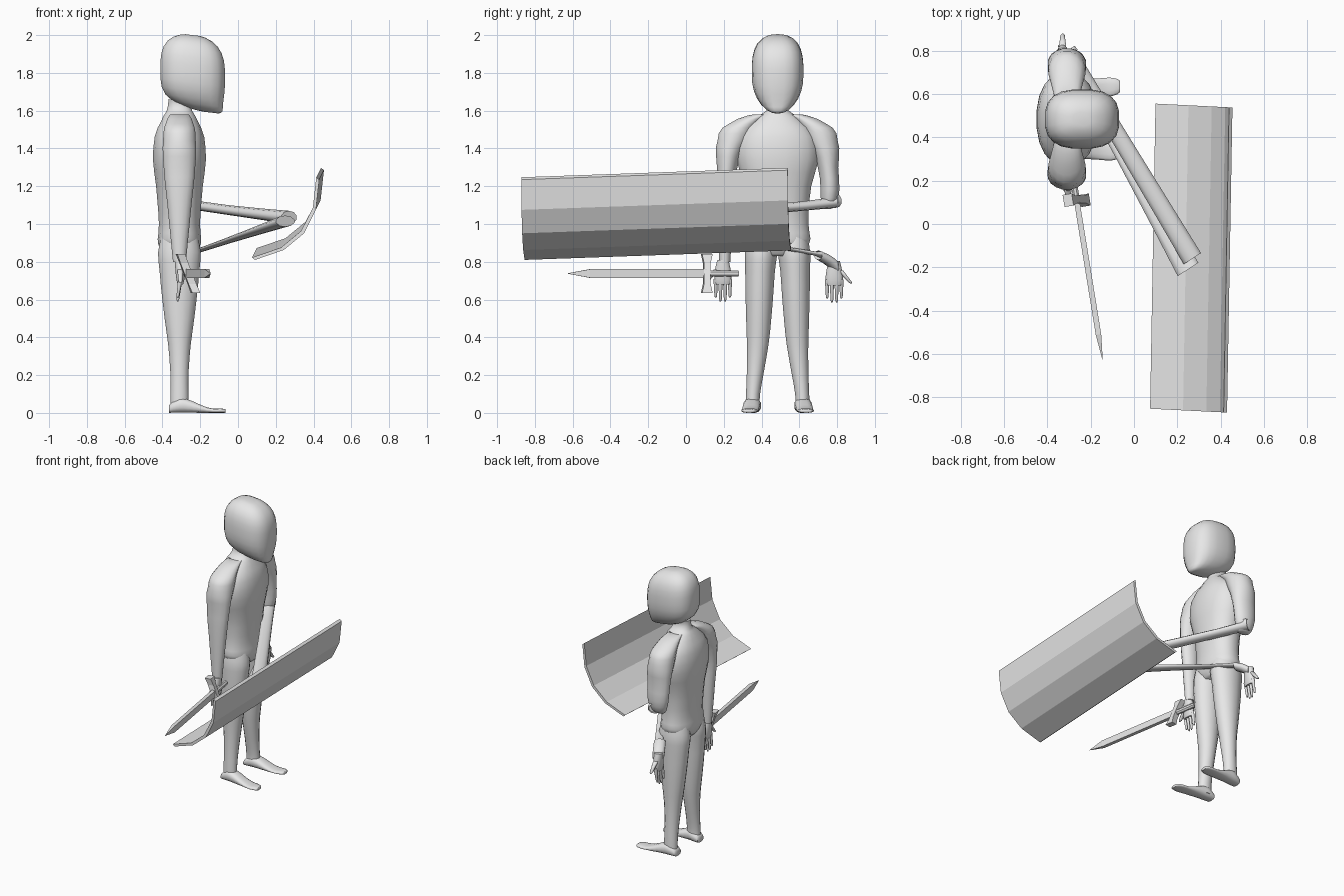
import bpy, bmesh, math
from mathutils import Vector

cube = bpy.data.objects.get("Cube")
if cube:
    bpy.data.objects.remove(cube, do_unlink=True)

grey = bpy.data.materials.new("plain light grey")
grey.use_nodes = True
grey.diffuse_color = (.8, .8, .8, 1)
grey.node_tree.nodes["Principled BSDF"].inputs["Base Color"].default_value = grey.diffuse_color

X, Y, Z = Vector((1, 0, 0)), Vector((0, 1, 0)), Vector((0, 0, 1))
MIDDLE = .485   # centre line of the figure in y
SPINE = -.31    # centre line of the figure in x
SIDES = {"right": -1, "left": 1}


def finish(name, bm, angle):
    """Turn the bmesh into a grey object, smooth below the given angle."""
    bmesh.ops.recalc_face_normals(bm, faces=bm.faces)
    mesh = bpy.data.meshes.new(name)
    bm.to_mesh(mesh)
    bm.free()
    mesh.materials.append(grey)
    ob = bpy.data.objects.new(name, mesh)
    bpy.context.collection.objects.link(ob)
    if angle:
        bpy.ops.object.select_all(action="DESELECT")
        bpy.context.view_layer.objects.active = ob
        ob.select_set(True)
        bpy.ops.object.shade_smooth_by_angle(angle=math.radians(angle))


def skin(bm, rings):
    """Join successive rings of vertices and close both ends."""
    for lower, upper in zip(rings, rings[1:]):
        for i in range(len(lower)):
            bm.faces.new((lower[i - 1], lower[i], upper[i], upper[i - 1]))
    bm.faces.new(rings[0])
    bm.faces.new(rings[-1])


def eased(keys, steps):
    """Smooth curve through the keys, each a Vector of any size."""
    for i in range(len(keys) - 1):
        a, b = keys[i], keys[i + 1]
        before = keys[i - 1] if i else a
        after = keys[i + 2] if i + 2 < len(keys) else b
        for k in range(steps):
            t = k / steps
            leave = a + (b - before) * t / 2
            arrive = b - (after - a) * (1 - t) / 2
            blend = t * t * (3 - 2 * t)
            yield leave.lerp(arrive, blend)
    yield keys[-1]


def loft(name, keys, u=X, v=Y, sides=16, power=1, steps=3, angle=70):
    """Skin through keys of (x, y, z, radius along u, radius along v)."""
    bm = bmesh.new()
    rings = []
    for key in eased([Vector(k) for k in keys], steps):
        ring = []
        for i in range(sides):
            turn = math.tau * (i + .5) / sides
            c, s = math.cos(turn), math.sin(turn)
            c = math.copysign(abs(c) ** power, c)
            s = math.copysign(abs(s) ** power, s)
            ring.append(bm.verts.new(Vector(key[:3]) + u * key[3] * c + v * key[4] * s))
        rings.append(ring)
    skin(bm, rings)
    finish(name, bm, angle)


def along(point, radius_u, radius_v):
    return (*point, radius_u, radius_v)


def digit(name, start, end, radius):
    """Finger or thumb, tapering to a rounded tip."""
    start, end = Vector(start), Vector(end)
    tip = radius * .6
    loft(name, [along(start, radius, radius), along(start.lerp(end, .9), tip, tip),
                along(end, tip / 2, tip / 2)], sides=8, steps=1)


def hand(side, x, y, top, out):
    """Palm with four fingers and a thumb on the outward side."""
    loft(side + "_palm", [(x, y, top, .03, .03), (x, y, top - .08, .025, .047),
                          (x, y, top - .13, .015, .04)], sides=12)
    for i in range(4):
        across = y + (i - 1.5) * .025
        reach = .22 if i in (1, 2) else .2
        digit(f"{side}_finger_{i + 1}", (x, across, top - .1), (x - .015, across, top - reach), .013)
    digit(side + "_thumb", (x, y + out * .03, top - .05), (x, y + out * .09, top - .12), .018)


# Head: a rounded box that narrows and leans forward into the chin
head = []
for i in range(15):
    t = -.99 * math.cos(math.pi * i / 14)
    low = max(0, -t)
    swell = (1 - abs(t) ** 3) ** .42
    head.append((-.24 + .1 * low ** 5, MIDDLE, 1.795 + .207 * t,
                 .173 * swell, .138 * swell * (1 - .3 * low ** 2)))
loft("head", head, X - Z * .12, sides=20, power=.75, steps=1)

# Neck and torso, from the top down: height, depth, half width
torso = [(1.66, .06, .05), (1.6, .068, .06), (1.54, .1, .14), (1.4, .14, .22),
         (1.2, .125, .18), (1, .11, .165), (.9, .115, .17), (.83, .08, .1)]
loft("torso", [(SPINE, MIDDLE, z, depth, half) for z, depth, half in torso],
     sides=20, power=.9)

# Legs and feet: height or reach, offset from the middle, then the two radii
leg = [(.98, .085, .08, .06), (.88, .085, .11, .085), (.75, .093, .107, .08), (.5, .1, .08, .068),
       (.3, .11, .055, .053), (.1, .13, .048, .038), (.02, .13, .05, .04)]
foot = [(0, .035, .02), (.04, .045, .036), (.1, .045, .036), (.2, .045, .015),
        (.27, .042, .012), (.3, .025, .01)]
for side, out in SIDES.items():
    loft(side + "_leg", [(SPINE, MIDDLE + out * off, z, deep, wide)
                         for z, off, deep, wide in leg])
    loft(side + "_foot", [(reach - .365, MIDDLE + out * (.13 + reach * .07), high, wide, high)
                          for reach, wide, high in foot], Y, Z, 12, .8)

# Upper arms: the right arm hangs to the wrist, the left one stops at the elbow
arm = [(1.58, .08, .05, .05), (1.53, .18, .075, .08), (1.44, .235, .088, .085),
       (1.3, .267, .085, .055)]
ends = {"right": [(1.1, .275, .065, .045), (.8, .28, .035, .03)],
        "left": [(1.14, .275, .07, .048), (1.08, .26, .035, .02)]}
for side, out in SIDES.items():
    loft(side + "_arm", [(SPINE, MIDDLE + out * off, z, deep, wide)
                         for z, off, deep, wide in arm + ends[side]])

# Left forearm reaches the shield, then folds back as a thin band to the hand
across = Vector((.84, .54, 0))
loft("left_forearm", [(-.3, .78, 1.125, .05, .04), (-.2, .62, 1.095, .04, .025),
                      (.27, -.16, 1.035, .05, .035)], across, Z, 10)
loft("left_forearm_return", [(.25, -.21, 1.015, .06, .03), (-.19, .56, .865, .03, .01),
                             (-.28, .7, .835, .04, .025), (-.33, .79, .775, .04, .035)],
     across, Z, 10)
hand("right", -.305, .195, .81, SIDES["right"])
hand("left", -.33, .785, .805, SIDES["left"])

# Sword: blade, grip and crossguard share one direction
hilt = Vector((-.265, .11, .738))
aim = Vector((.16, -.985, 0))
flat = aim.cross(Z)
tilt = Vector((-.36, 0, .93))
loft("sword_blade", [along(hilt, .018, .032), along(hilt + aim * .63, .018, .032),
                     along(hilt + aim * .75, .001, .001)], flat, Z, 4, steps=1, angle=0)
loft("sword_grip", [along(hilt, .016, .018), along(hilt - aim * .17, .016, .018)],
     flat, Z, 8, steps=1, angle=40)
loft("sword_guard", [along(hilt + tilt * h, .04 if abs(h) > .1 else .025, .03)
                     for h in (-.11, -.06, .06, .11)], aim, flat, 4, steps=1, angle=0)

# Shield: a plate bent into four facets and swept along its length
low, high = Vector((.09, 0, .81)), Vector((.43, 0, 1.235))
bulge = Y.cross(high - low).normalized()
outer = [low.lerp(high, i / 4) + bulge * .46 * (i / 4) * (1 - i / 4) for i in range(5)]
section = outer + [p - bulge * .02 for p in reversed(outer)]
bm = bmesh.new()
skin(bm, [[bm.verts.new(p + shift - Y * p.x * .05) for p in section]
          for shift in (Vector((0, -.85, 0)), Vector((.025, .56, .05)))])
finish("shield", bm, 0)
